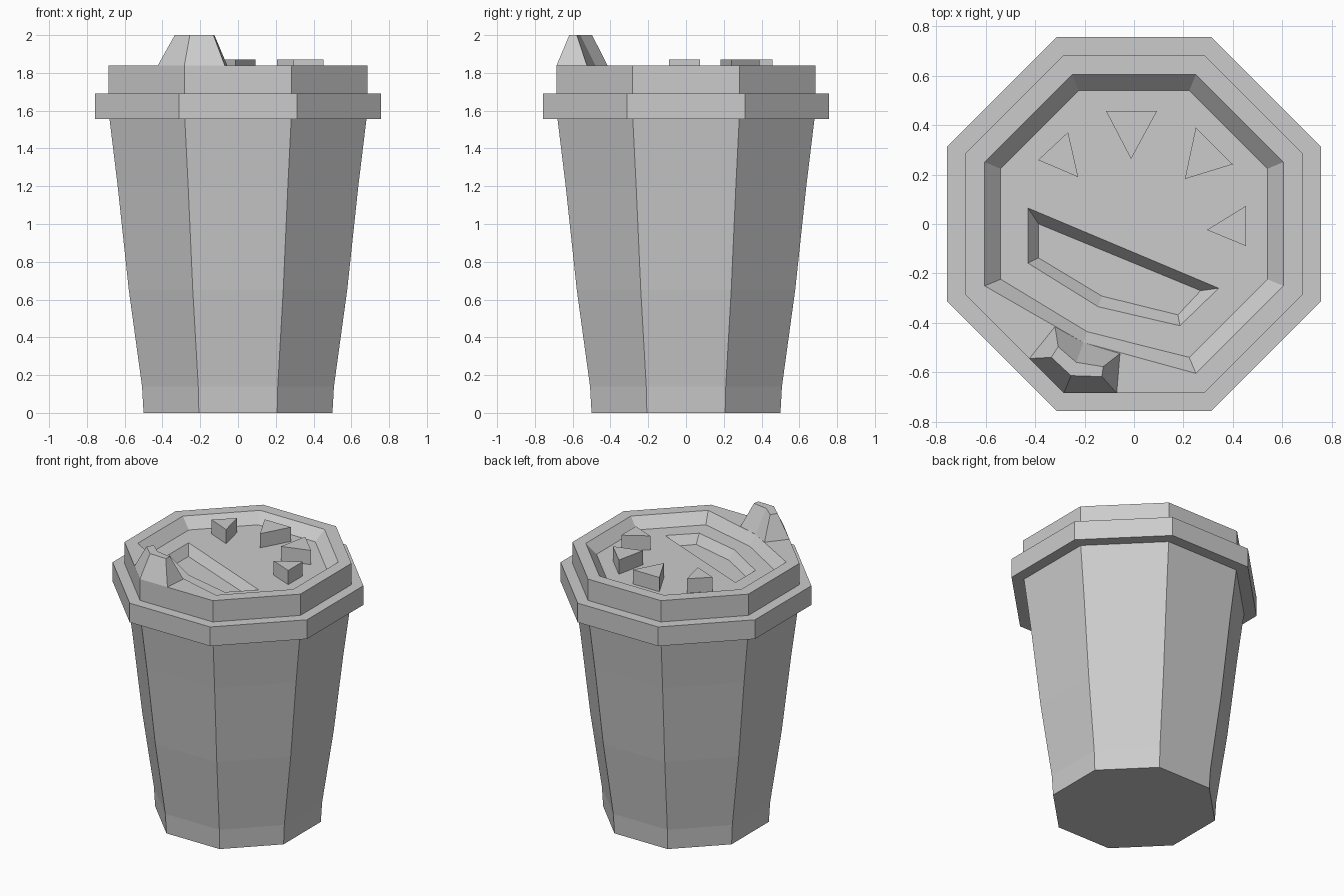
import bpy
import bmesh
from math import tan, pi

if "Cube" in bpy.data.objects:
    bpy.data.objects.remove(bpy.data.objects["Cube"])


def octagon(apothem, front_left=None):
    """Octagon with axis-aligned flats; one corner may be moved."""
    a, t = apothem, apothem * tan(pi / 8)
    pts = [(a, -t), (a, t), (t, a), (-t, a), (-a, t), (-a, -t), (-t, -a), (t, -a)]
    if front_left:
        pts[6] = front_left
    return pts


def ring(bm, pts, z):
    return [bm.verts.new((x, y, z)) for x, y in pts]


def loft(bm, rings):
    for a, b in zip(rings, rings[1:]):
        n = len(a)
        for i in range(n):
            j = (i + 1) % n
            bm.faces.new((a[i], a[j], b[j], b[i]))


def finish(bm, name):
    bmesh.ops.recalc_face_normals(bm, faces=bm.faces[:])
    mesh = bpy.data.meshes.new(name)
    bm.to_mesh(mesh)
    bm.free()
    obj = bpy.data.objects.new(name, mesh)
    bpy.context.collection.objects.link(obj)
    return obj


def solid(name, base, top, z0, z1):
    bm = bmesh.new()
    rings = [ring(bm, base, z0), ring(bm, top, z1)]
    loft(bm, rings)
    bm.faces.new(rings[-1])
    finish(bm, name)


RIM, LID, TOP, FLOOR, SLOT = 1.555, 1.69, 1.84, 1.77, 1.71

# Tapered cup body, closed at the bottom
bm = bmesh.new()
rings = [ring(bm, octagon(a), z) for a, z in
         [(0.5, 0), (0.508, 0.14), (0.578, 0.65), (0.637, 1.2), (0.68, RIM)]]
loft(bm, rings)
bm.faces.new(rings[0])
finish(bm, "cup_body")

# Lid: stepped rim, sunken floor whose front-left corner makes room for the spout
bm = bmesh.new()
rings = [ring(bm, octagon(a), z) for a, z in
         [(0.68, RIM), (0.757, RIM), (0.757, LID), (0.685, LID), (0.685, TOP)]]
rings.append(ring(bm, octagon(0.605, (-0.205, -0.48)), TOP))
rings.append(ring(bm, octagon(0.54, (-0.19, -0.436)), FLOOR))
loft(bm, rings)

# Slanted pocket in the lid floor
pocket = [ring(bm, [(-0.43, 0.065), (-0.43, -0.158), (-0.145, -0.335),
                    (0.186, -0.412), (0.343, -0.26)], FLOOR),
          ring(bm, [(-0.386, 0.0), (-0.387, -0.137), (-0.13, -0.292),
                    (0.178, -0.368), (0.27, -0.27)], SLOT)]
loft(bm, pocket)
bm.faces.new(pocket[-1])
edges = [bm.edges.get((r[i], r[i - 1])) for r in (rings[-1], pocket[0])
         for i in range(len(r))]
bmesh.ops.triangle_fill(bm, use_beauty=True, edges=edges, normal=(0, 0, 1))
finish(bm, "lid")

# Drinking spout
solid("spout",
      [(-0.424, -0.545), (-0.284, -0.685), (-0.07, -0.685),
       (-0.057, -0.525), (-0.205, -0.48), (-0.32, -0.416)],
      [(-0.335, -0.54), (-0.255, -0.614), (-0.13, -0.618),
       (-0.125, -0.578), (-0.234, -0.56), (-0.307, -0.497)], TOP, 2.0)

# Raised triangular studs on the lid floor
studs = [[(-0.113, 0.457), (0.093, 0.457), (-0.012, 0.263)],
         [(-0.267, 0.372), (-0.388, 0.259), (-0.226, 0.19)],
         [(0.25, 0.39), (0.4, 0.242), (0.206, 0.182)],
         [(0.453, 0.073), (0.453, -0.089), (0.295, -0.024)]]
for i, tri in enumerate(studs):
    solid(f"lid_stud_{i + 1}", tri, tri, FLOOR, 1.87)
